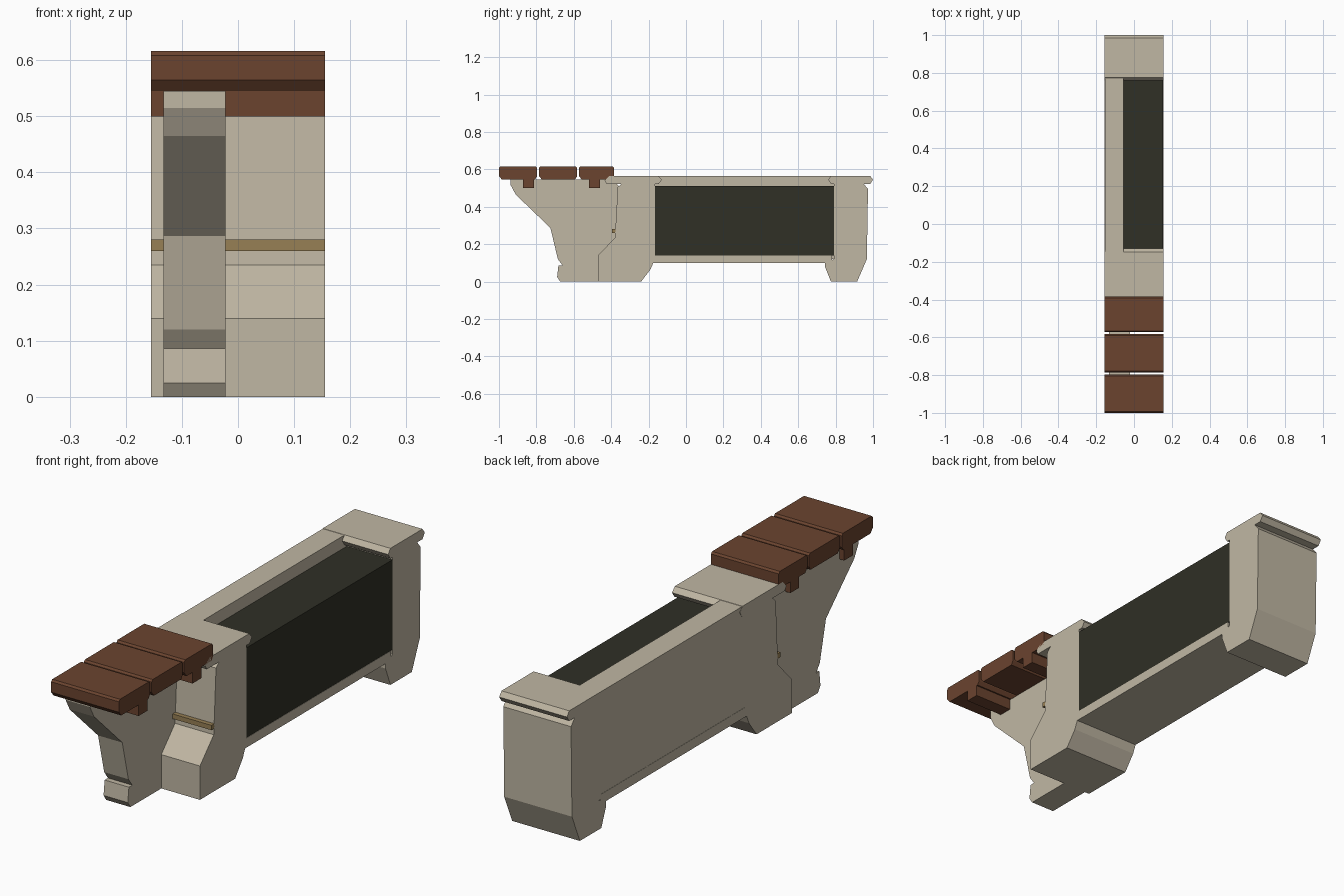
import bpy, bmesh

W = 0.155  # half width


def material(name, rgb):
    m = bpy.data.materials.new(name)
    m.diffuse_color = (*rgb, 1)
    return m


STONE = material("pale_stone", (0.53, 0.475, 0.37))
WOOD = material("brown_wood", (0.145, 0.057, 0.028))
DARK = material("dark_panel", (0.029, 0.029, 0.019))
GOLD = material("ochre_trim", (0.31, 0.215, 0.09))


def extrude(name, profile, x0, x1, mat):
    """Prism along x from a (y, z) outline."""
    bm = bmesh.new()
    a = [bm.verts.new((x0, y, z)) for y, z in profile]
    b = [bm.verts.new((x1, y, z)) for y, z in profile]
    n = len(profile)
    bm.faces.new(a)
    bm.faces.new(b[::-1])
    for i in range(n):
        j = (i + 1) % n
        bm.faces.new((a[i], b[i], b[j], a[j]))
    bmesh.ops.recalc_face_normals(bm, faces=bm.faces)
    me = bpy.data.meshes.new(name)
    bm.to_mesh(me)
    bm.free()
    me.materials.append(mat)
    ob = bpy.data.objects.new(name, me)
    bpy.context.collection.objects.link(ob)
    return ob


def box(name, x0, x1, y0, y1, z0, z1, mat):
    return extrude(name, [(y0, z0), (y1, z0), (y1, z1), (y0, z1)], x0, x1, mat)


# Front pier with sloped foot and moulded cap
extrude("front_pier", [
    (-0.47, 0), (-0.24, 0), (-0.19, 0.065), (-0.175, 0.10), (-0.165, 0.12),
    (-0.165, 0.523), (-0.145, 0.523), (-0.13, 0.545), (-0.148, 0.565),
    (-0.41, 0.565), (-0.435, 0.54), (-0.425, 0.523), (-0.345, 0.523),
    (-0.365, 0.505), (-0.38, 0.235), (-0.47, 0.14)], -W, W, STONE)

# Rear pier with tapered foot and moulded cap
extrude("rear_pier", [
    (0.775, 0), (0.915, 0), (0.967, 0.12), (0.973, 0.495), (0.95, 0.523),
    (0.985, 0.523), (1.0, 0.545), (0.985, 0.565), (0.775, 0.565),
    (0.76, 0.545), (0.775, 0.523), (0.79, 0.523), (0.79, 0.12),
    (0.743, 0.10), (0.743, 0.08)], -W, W, STONE)

# Wall, sill and recessed dark panel between the piers
box("back_wall", -W + 0.001, -0.055, -0.3, 0.9, 0.12, 0.564, STONE)
box("sill", -W, W, -0.18, 0.78, 0.10, 0.14, STONE)
box("dark_panel_block", -0.06, W - 0.001, -0.17, 0.795, 0.14, 0.512, DARK)

# Ochre trim across the pier front
box("trim_strip", -W, W, -0.396, -0.37, 0.26, 0.28, GOLD)

# Corbel bracket and its foot
extrude("bracket", [
    (-0.39, 0.545), (-0.937, 0.545), (-0.937, 0.515), (-0.91, 0.465),
    (-0.725, 0.287), (-0.685, 0.12), (-0.66, 0.086), (-0.45, 0.086),
    (-0.45, 0.15), (-0.35, 0.25), (-0.35, 0.50)], -0.133, -0.022, STONE)
extrude("bracket_foot", [
    (-0.45, 0), (-0.672, 0), (-0.689, 0.025), (-0.682, 0.086),
    (-0.45, 0.086)], -0.133, -0.022, STONE)

# Wooden planks with chamfered long edges
for i, (y0, y1) in enumerate([(-1.0, -0.797), (-0.786, -0.583), (-0.573, -0.385)]):
    extrude(f"plank_{i + 1}", [
        (y0 + 0.015, 0.546), (y1 - 0.01, 0.546), (y1, 0.562), (y1, 0.608),
        (y1 - 0.007, 0.616), (y0 + 0.007, 0.616), (y0, 0.608), (y0, 0.565)],
        -W, W, WOOD)

# Joists under the planks
for i, y in enumerate((-0.842, -0.49)):
    box(f"joist_{i + 1}", -W, W, y - 0.029, y + 0.029, 0.50, 0.55, WOOD)
